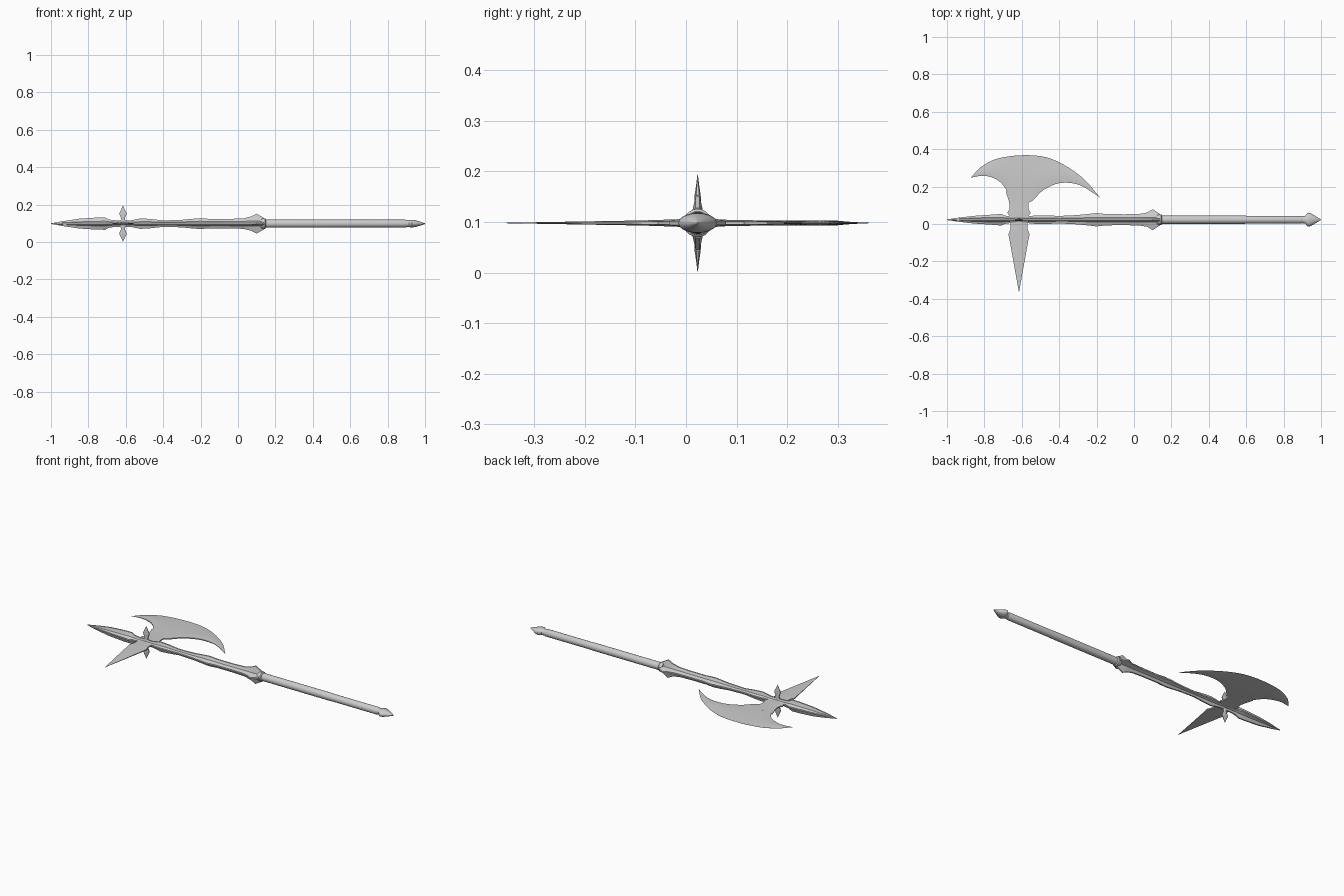
import bpy, bmesh, math
from mathutils import Vector

if "Cube" in bpy.data.objects:
    bpy.data.objects.remove(bpy.data.objects["Cube"])

CY, CZ = 0.023, 0.098   # axis of the shaft


def finish(name, bm, angle=35):
    bmesh.ops.remove_doubles(bm, verts=bm.verts, dist=1e-5)
    bmesh.ops.recalc_face_normals(bm, faces=bm.faces)
    me = bpy.data.meshes.new(name)
    bm.to_mesh(me)
    bm.free()
    ob = bpy.data.objects.new(name, me)
    bpy.context.collection.objects.link(ob)
    bpy.ops.object.select_all(action='DESELECT')
    ob.select_set(True)
    bpy.context.view_layer.objects.active = ob
    bpy.ops.object.shade_smooth_by_angle(angle=math.radians(angle))
    return ob


def loft(name, rings, angle=35):
    """Skin closed rings of equal length and cap both ends."""
    bm = bmesh.new()
    vs = [[bm.verts.new(p) for p in r] for r in rings]
    n = len(rings[0])
    for a, b in zip(vs, vs[1:]):
        for i in range(n):
            j = (i + 1) % n
            bm.faces.new((a[i], a[j], b[j], b[i]))
    bm.faces.new(vs[0])
    bm.faces.new(vs[-1])
    return finish(name, bm, angle)


def spline(pts, steps=4):
    """Smooth curve through the points."""
    P = [Vector(p) for p in pts]
    P = [2 * P[0] - P[1]] + P + [2 * P[-1] - P[-2]]
    out = []
    for a, b, c, d in zip(P, P[1:], P[2:], P[3:]):
        for k in range(steps):
            t = k / steps
            out.append(0.5 * (2 * b + (c - a) * t + (2 * a - 5 * b + 4 * c - d) * t * t
                              + (3 * b - a - 3 * c + d) * t ** 3))
    return out + [P[-2]]


def turned(name, profile, n=20):
    """Elliptical sections (x, half width, half height) along the shaft."""
    return loft(name, [[(x, CY + ry * math.cos(2 * math.pi * i / n),
                         CZ + rz * math.sin(2 * math.pi * i / n)) for i in range(n)]
                       for x, ry, rz in profile])


def star(x, ry, rz):
    """Cross-shaped section with four thin fins."""
    r = min(ry, rz)
    h, v = min(0.004, 0.3 * r), min(0.45 * r, 0.013)
    quads = [(ry, -h), (ry, h), (v, v), (h, rz), (-h, rz), (-v, v),
             (-ry, h), (-ry, -h), (-v, -v), (-h, -rz), (h, -rz), (v, -v)]
    return [(x, CY + a, CZ + b) for a, b in quads]


def leaf(name, rows, vertical=False):
    """Tapered plate: rows of (distance from axis, half width, half thickness)."""
    rings = []
    for d, w, t in rows:
        ring = []
        for a, b in ((-w, -t * .5), (0, -t), (w, -t * .5), (w, t * .5), (0, t), (-w, t * .5)):
            ring.append((-0.615 + a, CY + b, CZ + d) if vertical else
                        (-0.615 + a, CY + d, CZ + b))
        rings.append(ring)
    return loft(name, rings, 25)


# finned upper shaft with the spear point
fins = [(-1, .002, .002), (-.93, .012, .014), (-.85, .021, .026), (-.76, .027, .032),
        (-.71, .031, .033), (-.69, .022, .022), (-.66, .018, .018), (-.57, .018, .018),
        (-.52, .023, .028), (-.47, .023, .025), (-.4, .02, .017), (-.3, .025, .02),
        (-.24, .031, .026), (-.2, .036, .029), (-.15, .03, .025), (-.05, .029, .025),
        (.03, .031, .028), (.07, .038, .038), (.1, .056, .053), (.14, .03, .03)]
loft("finned_shaft", [star(*f) for f in fins], 30)

# round grip, collar and pommel
turned("collar", [(.125, .026, .026), (.13, .028, .028), (.145, .028, .028), (.15, .023, .023)])
turned("grip", [(.12, .021, .021), (.15, .022, .022), (.59, .022, .022),
                (.6, .021, .021), (.895, .021, .021), (.905, .018, .018)])
turned("pommel", [(.895, .018, .018), (.915, .02, .019), (.93, .038, .02),
                  (.945, .034, .019), (.97, .019, .012), (1, .001, .002)])

# crescent axe blade, lofted from the inner curve to the cutting edge
inner = spline([(-.872, .248), (-.80, .258), (-.73, .235), (-.685, .187), (-.658, .13),
                (-.56, .115), (-.487, .18), (-.395, .219), (-.29, .208), (-.182, .142)])
outer = spline([(-.872, .248), (-.82, .303), (-.75, .343), (-.68, .36), (-.61, .367),
                (-.53, .366), (-.45, .351), (-.36, .308), (-.265, .238), (-.182, .142)])
rings = []
for k, (a, b) in enumerate(zip(inner, outer)):
    s = min(1, (b - a).length / 0.08)
    ts = ((0, .003), (.25, .0048), (.6, .0045), (.8, .0022), (1, .0002))
    up = [(*a.lerp(b, t), CZ + h * s) for t, h in ts]
    down = [(*a.lerp(b, t), CZ - h * s) for t, h in reversed(ts)]
    rings.append(up + down)
loft("axe_blade", rings, 30)

# neck joining the blade to the shaft
leaf("blade_neck", [(.0, .05, .007), (.022, .052, .007), (.038, .063, .007), (.052, .052, .0065),
                    (.075, .05, .006), (.1, .054, .0055), (.15, .07, .005)])

# back spike
leaf("back_spike", [(0, .045, .007), (-.03, .046, .007), (-.05, .045, .007), (-.065, .051, .0065),
                    (-.078, .057, .006), (-.095, .053, .0055), (-.11, .05, .005),
                    (-.2, .034, .0035), (-.3, .016, .0018), (-.388, .0005, .0003)])

# short leaf spikes above and below
for side, name in ((1, "upper_spike"), (-1, "lower_spike")):
    leaf(name, [(side * d, w, t) for d, w, t in
                ((0, .02, .008), (.02, .012, .0075), (.03, .01, .007), (.045, .017, .0065),
                 (.055, .02, .006), (.075, .01, .003), (.096, .0005, .0005))], True)
